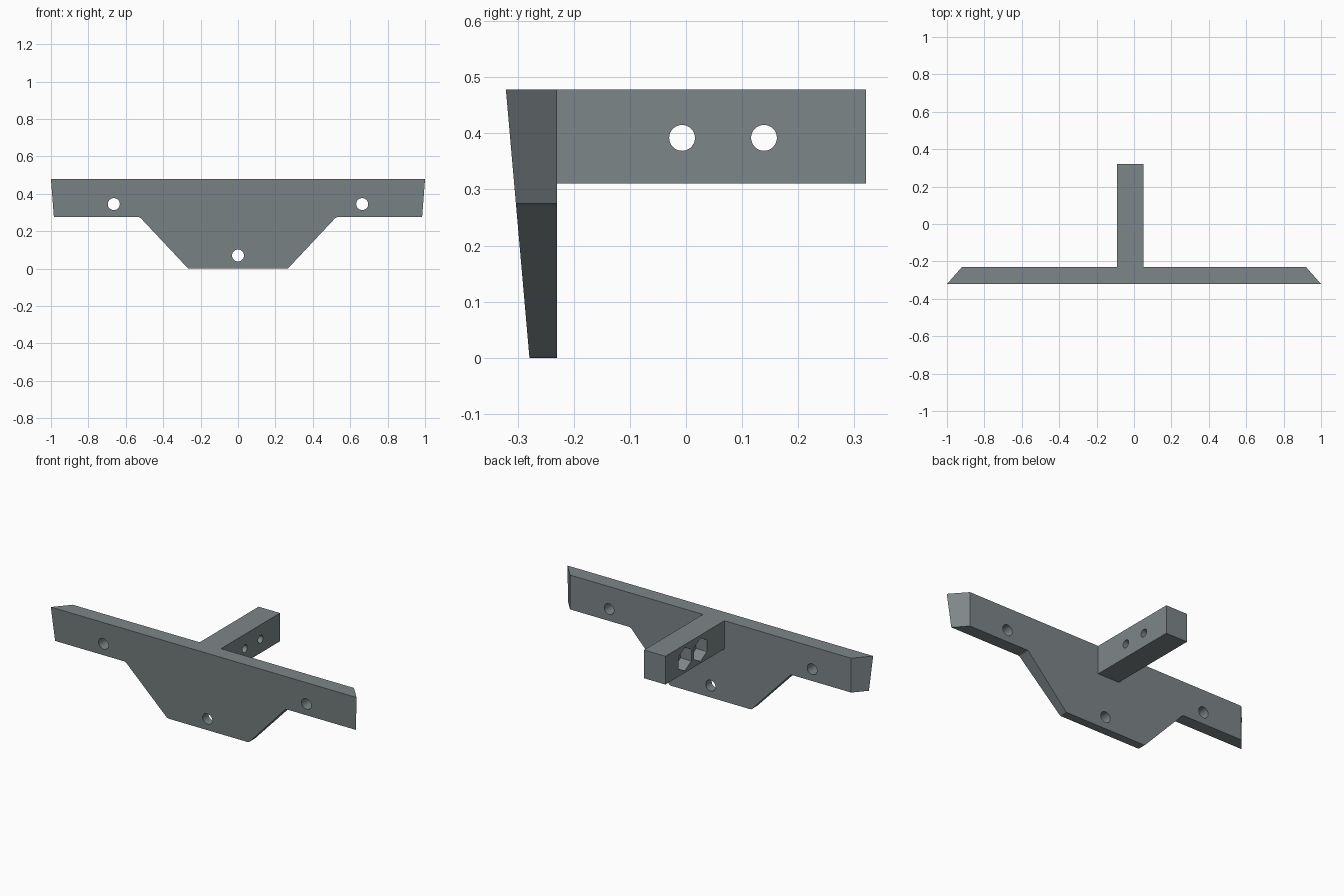
import bpy, bmesh, math
from mathutils import Vector, Matrix

if "Cube" in bpy.data.objects:
    bpy.data.objects.remove(bpy.data.objects["Cube"])

TOP, BACK = 0.478, -0.23

steel = bpy.data.materials.new("slate grey")
steel.diffuse_color = (0.205, 0.24, 0.245, 1)
steel.use_nodes = True
steel.node_tree.nodes["Principled BSDF"].inputs["Base Color"].default_value = steel.diffuse_color


def make_object(name, bm):
    bmesh.ops.recalc_face_normals(bm, faces=bm.faces)
    mesh = bpy.data.meshes.new(name)
    bm.to_mesh(mesh)
    bm.free()
    mesh.materials.append(steel)
    ob = bpy.data.objects.new(name, mesh)
    bpy.context.collection.objects.link(ob)
    return ob


def boolean(target, other, operation):
    mod = target.modifiers.new(operation.lower(), 'BOOLEAN')
    mod.operation, mod.object, mod.solver = operation, other, 'EXACT'
    bpy.context.view_layer.objects.active = target
    bpy.ops.object.modifier_apply(modifier=mod.name)
    bpy.data.objects.remove(other)


def drill(target, centre, radius, depth, axis, sides=32):
    """Cut a prism-shaped hole centred on a point, along x or y."""
    bm = bmesh.new()
    # first corner of the prism points along z after turning
    turn = Matrix.Rotation(math.pi / 2, 4, 'Y' if axis == 'X' else 'X')
    start = 0 if axis == 'X' else math.pi / 2
    bmesh.ops.create_cone(bm, cap_ends=True, segments=sides, radius1=radius,
                          radius2=radius, depth=depth)
    top = max(bm.verts, key=lambda v: v.co.x if axis == 'X' else v.co.y)
    angle = math.atan2(top.co.y, top.co.x)
    spin = Matrix.Rotation(start - angle, 4, 'Z')
    bmesh.ops.transform(bm, matrix=Matrix.Translation(centre) @ turn @ spin, verts=bm.verts)
    cutter = make_object("hole_cutter", bm)
    cutter.hide_render = True
    boolean(target, cutter, 'DIFFERENCE')


# Mounting plate: winged outline with slightly eased corners
half = [(0.259, 0), (0.266, 0.0015), (0.271, 0.005),
        (0.520, 0.270), (0.525, 0.2735), (0.532, 0.275), (None, 0.275), (None, TOP)]


def plate_points(z, x, side):
    """Front and back points; the front face leans and the ends are mitred."""
    front = -0.279 - 0.042 * z / TOP
    x_front = 0.92 + (BACK - front) * 0.08 / 0.091 if x is None else x
    x_back = 0.92 if x is None else x
    return Vector((side * x_front, front, z)), Vector((side * x_back, BACK, z))


outline = [plate_points(z, x, 1) for x, z in half]
outline += [plate_points(z, x, -1) for x, z in reversed(half)]
bm = bmesh.new()
fronts = [bm.verts.new(p[0]) for p in outline]
backs = [bm.verts.new(p[1]) for p in outline]
bm.faces.new(fronts)
bm.faces.new(backs[::-1])
for i in range(len(fronts)):
    j = (i + 1) % len(fronts)
    bm.faces.new((fronts[i], backs[i], backs[j], fronts[j]))
bracket = make_object("bracket", bm)

# Rear arm, overlapping into the plate
x0, x1, y0, y1, z0 = -0.09, 0.05, BACK - 0.02, 0.321, 0.311
bm = bmesh.new()
bmesh.ops.create_cube(bm, size=1)
size = Vector((x1 - x0, y1 - y0, TOP - z0))
mid = Vector(((x0 + x1) / 2, (y0 + y1) / 2, (TOP + z0) / 2))
for v in bm.verts:
    v.co = Vector(a * b for a, b in zip(v.co, size)) + mid
boolean(bracket, make_object("arm", bm), 'UNION')

# Screw holes through the plate
for x, z in ((-0.664, 0.345), (0.664, 0.345), (0, 0.07)):
    drill(bracket, (x, -0.27, z), 0.032, 0.3, 'Y')

# Bolt holes through the arm with hexagonal nut pockets on the left
for y in (-0.007, 0.139):
    drill(bracket, (0, y, 0.392), 0.023, 0.4, 'X')
    drill(bracket, (x0, y, 0.392), 0.069, 0.14, 'X', 6)

# Smooth the hole walls, keep all edges crisp
bpy.ops.object.select_all(action='DESELECT')
bracket.select_set(True)
bpy.context.view_layer.objects.active = bracket
bpy.ops.object.shade_smooth_by_angle(angle=math.radians(20))
